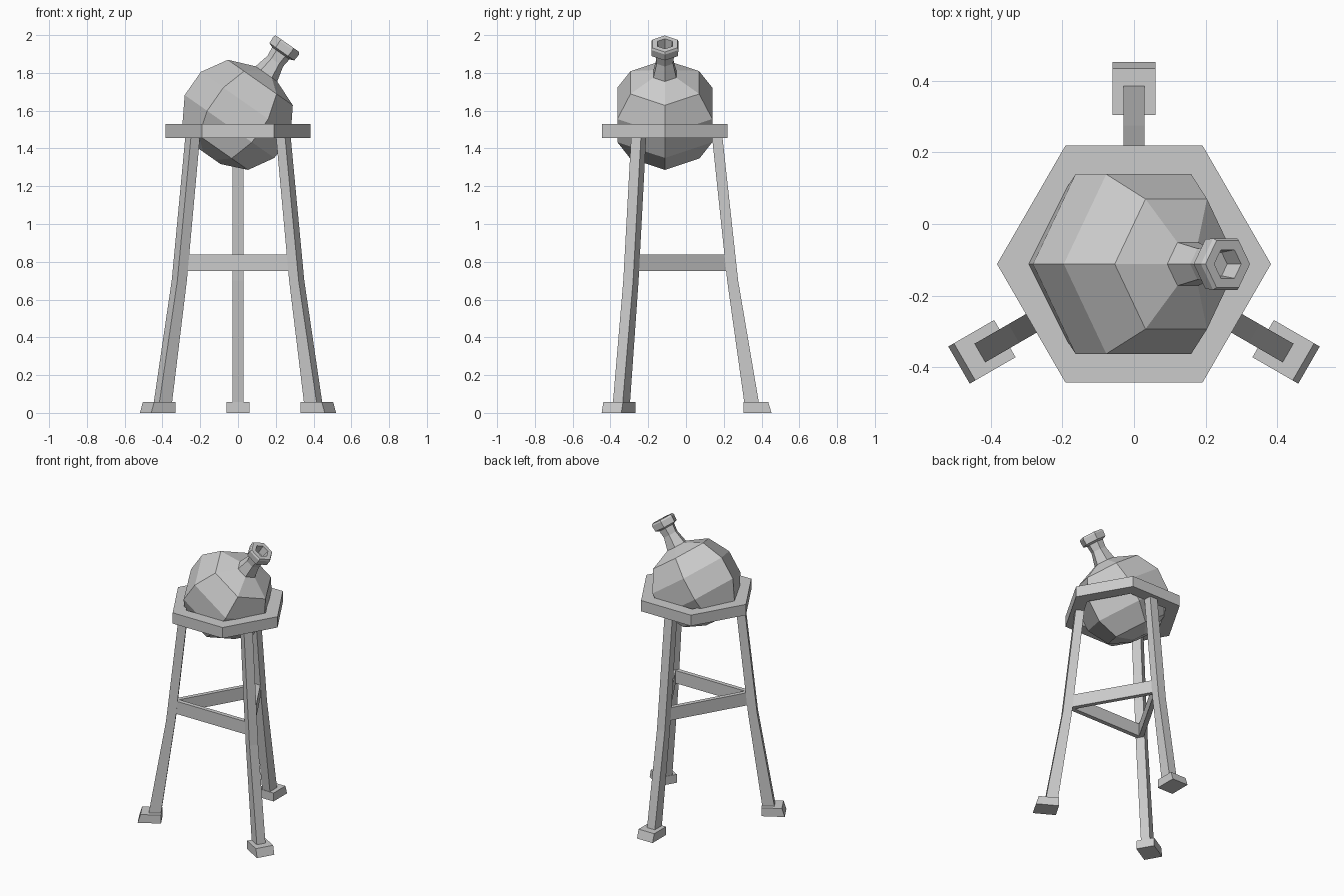
import bpy, bmesh, math
from mathutils import Matrix, Vector

if "Cube" in bpy.data.objects:
    bpy.data.objects.remove(bpy.data.objects["Cube"])

CY = -0.112  # y of the stand's centre


def make(name, bm, matrix=None):
    if matrix:
        bm.transform(matrix)
    bmesh.ops.recalc_face_normals(bm, faces=bm.faces)
    me = bpy.data.meshes.new(name)
    bm.to_mesh(me)
    bm.free()
    ob = bpy.data.objects.new(name, me)
    bpy.context.collection.objects.link(ob)
    return ob


def lathe(profile, n=6, closed=False):
    """Revolve (radius, height) points into n flat sides."""
    bm = bmesh.new()
    loops = [[bm.verts.new((r * math.cos(2 * math.pi * i / n), r * math.sin(2 * math.pi * i / n), h))
              for i in range(n)] for r, h in profile]
    pairs = list(zip(loops, loops[1:]))
    if closed:
        pairs.append((loops[-1], loops[0]))
    for a, b in pairs:
        for i in range(n):
            j = (i + 1) % n
            bm.faces.new((a[i], a[j], b[j], b[i]))
    if not closed:
        bm.faces.new(loops[0])
        bm.faces.new(loops[-1])
    return bm


def strut(sections, half_width):
    """Skin (inner radius, outer radius, z) sections running along +x."""
    bm = bmesh.new()
    w = half_width
    loops = [[bm.verts.new(p) for p in ((a, -w, z), (b, -w, z), (b, w, z), (a, w, z))]
             for a, b, z in sections]
    for a, b in zip(loops, loops[1:]):
        for i in range(4):
            j = (i + 1) % 4
            bm.faces.new((a[i], a[j], b[j], b[i]))
    bm.faces.new(loops[0])
    bm.faces.new(loops[-1])
    return bm


# Hexagonal holding ring
make("support_ring", lathe([(0.29, 1.455), (0.383, 1.455), (0.383, 1.53), (0.29, 1.53)], closed=True),
     Matrix.Translation((0, CY, 0)))

# Tilted round flask with flared neck and hollow mouth
flask = [(0.075, -0.268), (0.212, -0.21), (0.29, -0.078), (0.29, 0.072), (0.21, 0.206),
         (0.07, 0.262), (0.05, 0.345), (0.056, 0.395), (0.08, 0.405), (0.083, 0.445),
         (0.076, 0.457), (0.046, 0.457), (0.038, 0.40)]
make("flask", lathe(flask),
     Matrix.Translation((0, CY, 1.58)) @ Matrix.Rotation(math.radians(35), 4, 'Y'))

# Three bent legs with wedge feet, joined by cross braces
for k, label in enumerate(("back", "left", "right")):
    ang = math.radians(90 + 120 * k)
    place = Matrix.Translation((0, CY, 0)) @ Matrix.Rotation(ang, 4, 'Z')
    make(label + "_leg", strut([(0.424, 0.502, 0.03), (0.33, 0.388, 0.70), (0.25, 0.305, 1.46)], 0.03), place)
    make(label + "_foot", strut([(0.417, 0.565, 0), (0.417, 0.547, 0.058)], 0.06), place)
    # brace is perpendicular to the direction halfway between two legs
    brace = Matrix.Translation((0, CY, 0)) @ Matrix.Rotation(ang + math.pi / 3, 4, 'Z')
    make(label + "_brace", strut([(0.153, 0.183, 0.75), (0.153, 0.183, 0.838)], 0.285), brace)
